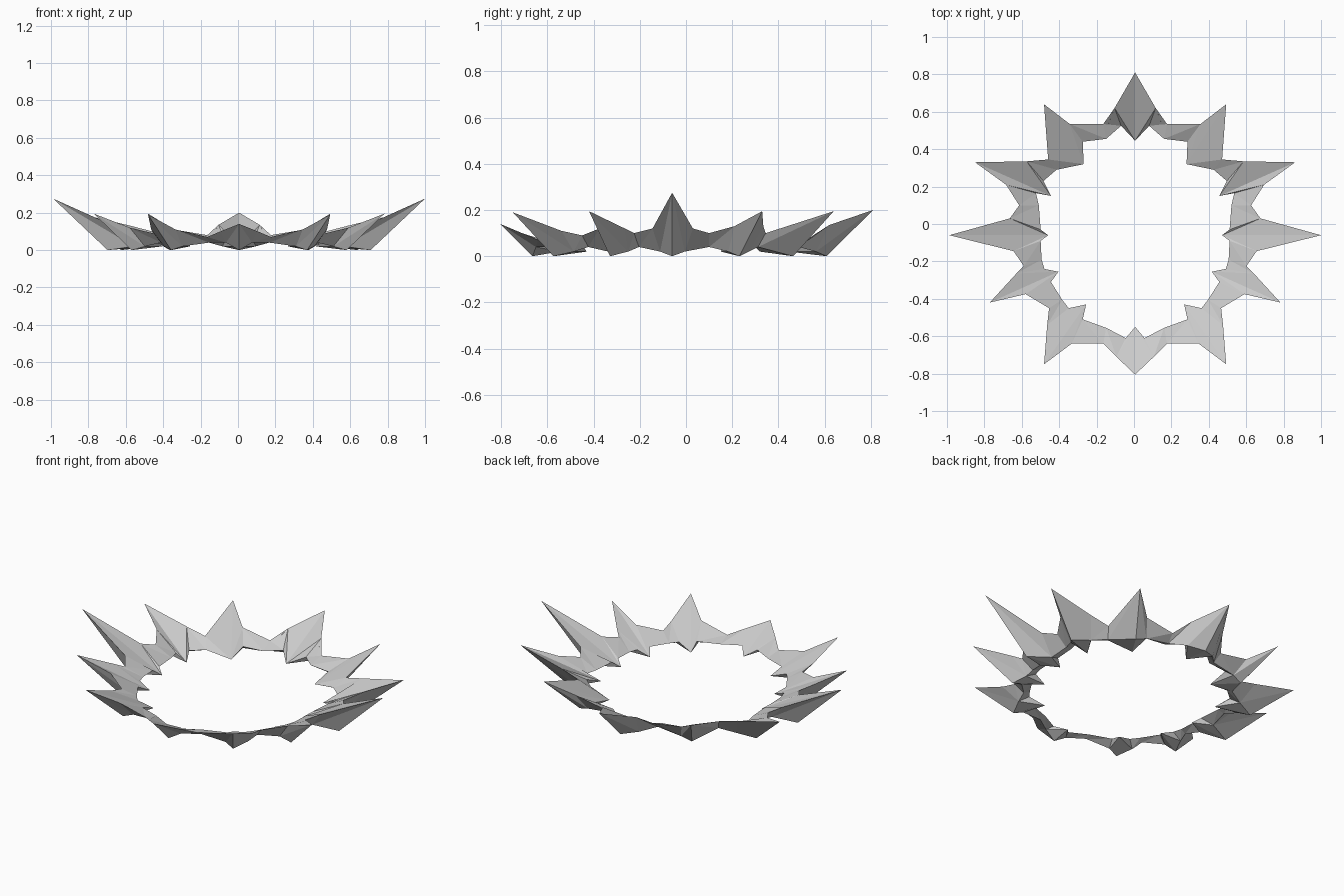
import bpy, bmesh
from mathutils import Vector

if "Cube" in bpy.data.objects:
    bpy.data.objects.remove(bpy.data.objects["Cube"])

# Spikes on the right half, back to front: outer tip x, y, z and inner point x, y
SPIKES = [(0, .81, .2, 0, .445), (.487, .64, .195, .275, .32),
          (.856, .33, .195, .45, .15), (.994, -.06, .275, .465, -.06),
          (.777, -.42, .195, .41, -.255), (.487, -.75, .19, .262, -.43),
          (0, -.805, .14, 0, -.55)]
# Shoulders and valleys between spikes: outer x, y, z and inner x, y
GAPS = [
    [(.11, .62, .135, .075, .525), (.17, .535, .08, .155, .455), (.35, .535, .11, .28, .44)],
    [(.465, .345, .10, .42, .29), (.58, .335, .13, .49, .23)],
    [(.69, .21, .13, .53, .165), (.62, .1, .1, .515, .1), (.67, .03, .12, .505, -.03)],
    [(.65, -.145, .12, .505, -.09), (.595, -.225, .1, .5, -.19), (.635, -.265, .12, .485, -.24)],
    [(.585, -.375, .12, .45, -.31), (.46, -.45, .09, .39, -.405), (.47, -.54, .11, .355, -.45)],
    [(.34, -.64, .11, .28, -.51), (.17, -.64, .07, .155, -.555), (.1, -.71, .1, .05, -.61)],
]


def section(bm, p, spike):
    """Triangular cross-section: outer edge, inner edge, keel."""
    outer = Vector(p[:3])
    inner = Vector((p[3], p[4], .02 if spike else .05))
    keel = inner.lerp(outer, .45 if spike else .4)
    keel.z = 0 if spike else (.02 if p[2] > .1 else .04)
    return [bm.verts.new(v) for v in (outer, inner, keel)]


bm = bmesh.new()
rows = []
for i, s in enumerate(SPIKES):
    rows.append((section(bm, s, True), True))
    if i < len(GAPS):
        rows += [(section(bm, g, False), False) for g in GAPS[i]]

# Faceted skin between neighbouring sections, creased toward each inner point
for (a, _), (b, b_spike) in zip(rows, rows[1:]):
    for k in range(3):
        n = (k + 1) % 3
        flip = b_spike != (k == 1)
        if flip:
            tris = ((a[k], b[k], b[n]), (a[k], b[n], a[n]))
        else:
            tris = ((a[k], b[k], a[n]), (b[k], b[n], a[n]))
        for t in tris:
            bm.faces.new(t)
bmesh.ops.recalc_face_normals(bm, faces=bm.faces)

mesh = bpy.data.meshes.new("spiked_ring")
bm.to_mesh(mesh)
bm.free()
ring = bpy.data.objects.new("spiked_ring", mesh)
bpy.context.collection.objects.link(ring)
ring.location.x = .006

# Left half
mirror = ring.modifiers.new("left_half", 'MIRROR')
mirror.use_clip = True
mirror.merge_threshold = .001
